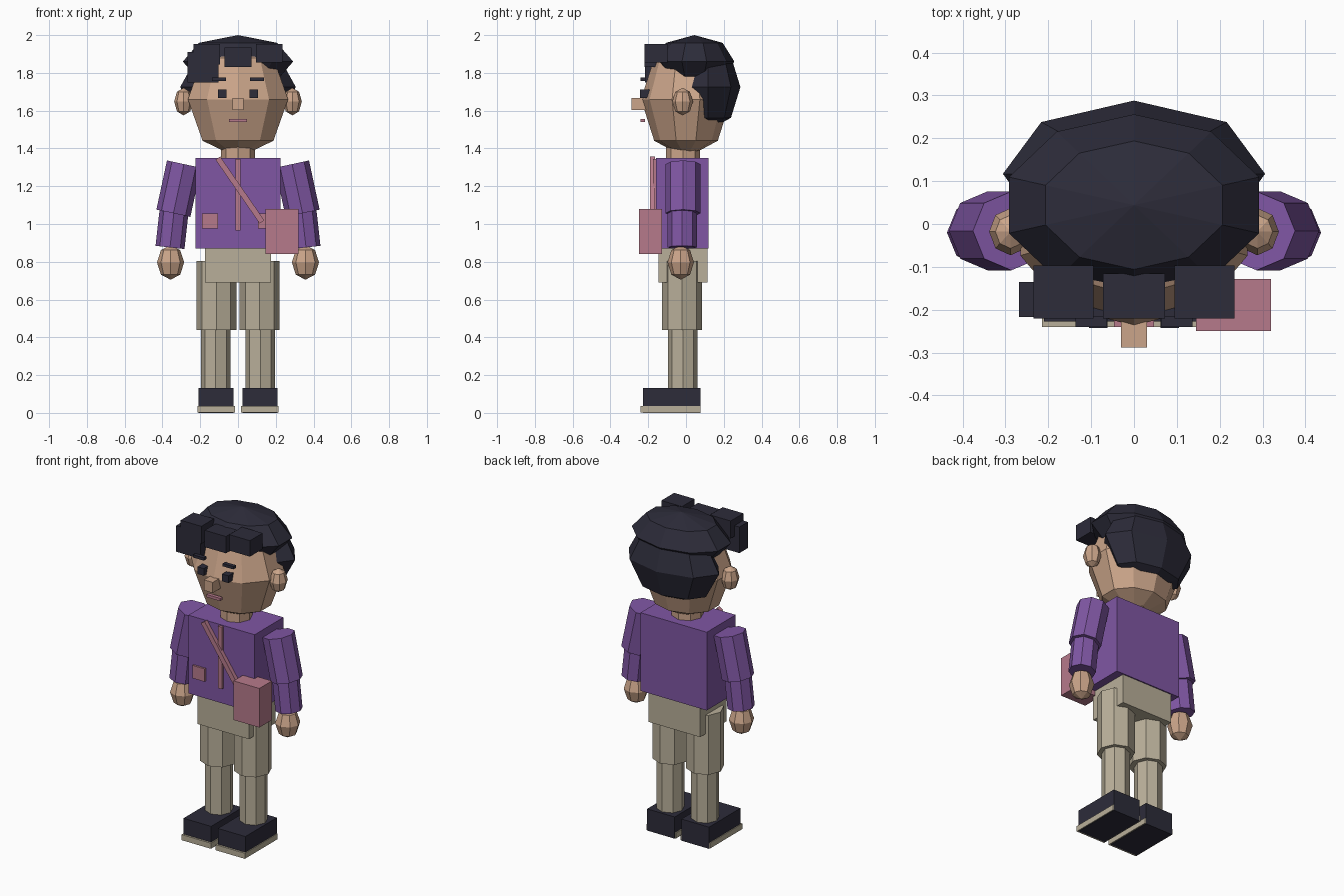
import bpy
import bmesh
import math
from mathutils import Matrix, Vector

if "Cube" in bpy.data.objects:
    bpy.data.objects.remove(bpy.data.objects["Cube"])


def material(name, rgb):
    m = bpy.data.materials.new(name)
    m.diffuse_color = (*rgb, 1.0)
    m.use_nodes = True
    m.node_tree.nodes["Principled BSDF"].inputs["Base Color"].default_value = m.diffuse_color
    return m


PURPLE = material("purple_cloth", (0.215, 0.094, 0.37))
SKIN = material("skin", (0.60, 0.377, 0.254))
BEIGE = material("beige_cloth", (0.485, 0.43, 0.32))
DARK = material("dark_hair", (0.026, 0.025, 0.042))
PINK = material("pink_leather", (0.47, 0.195, 0.26))


def finish(name, bm, mat):
    bmesh.ops.recalc_face_normals(bm, faces=bm.faces)
    me = bpy.data.meshes.new(name)
    bm.to_mesh(me)
    bm.free()
    me.materials.append(mat)
    ob = bpy.data.objects.new(name, me)
    bpy.context.collection.objects.link(ob)
    return ob


def box(name, x, y, z, mat, tilt=0.0):
    """Box from (low, high) ranges, optionally turned about the y axis."""
    bm = bmesh.new()
    bmesh.ops.create_cube(bm, size=1)
    size = Vector((x[1] - x[0], y[1] - y[0], z[1] - z[0]))
    mid = Vector((x[0] + x[1], y[0] + y[1], z[0] + z[1])) / 2
    bmesh.ops.transform(bm, verts=bm.verts, matrix=Matrix.Translation(mid)
                        @ Matrix.Rotation(tilt, 4, 'Y') @ Matrix.Diagonal((*size, 1)))
    return finish(name, bm, mat)


def ball(name, centre, radii, sides, mat):
    """Faceted ball of four bands, with a corner pointing to the front."""
    bm = bmesh.new()
    c, r = Vector(centre), Vector(radii)
    rings = []
    for lat in (-45, 0, 45):
        w, h = math.cos(math.radians(lat)), math.sin(math.radians(lat))
        ring = []
        for i in range(sides):
            a = -math.pi / 2 + 2 * math.pi * i / sides
            ring.append(bm.verts.new(c + Vector((r.x * w * math.cos(a),
                                                 r.y * w * math.sin(a), r.z * h))))
        rings.append(ring)
    low = bm.verts.new(c - Vector((0, 0, r.z)))
    top = bm.verts.new(c + Vector((0, 0, r.z)))
    for i in range(sides):
        j = (i + 1) % sides
        bm.faces.new((low, rings[0][j], rings[0][i]))
        bm.faces.new((top, rings[2][i], rings[2][j]))
        for a, b in zip(rings, rings[1:]):
            bm.faces.new((a[i], a[j], b[j], b[i]))
    return finish(name, bm, mat)


def tube(name, start, end, radius, mat, sides=8):
    """Capped prism between two points."""
    a, b = Vector(start), Vector(end)
    d = b - a
    bm = bmesh.new()
    bmesh.ops.create_cone(bm, cap_ends=True, segments=sides, radius1=radius,
                          radius2=radius, depth=d.length)
    turn = Matrix.Rotation(math.atan2(d.x, d.z), 4, 'Y')
    bmesh.ops.transform(bm, verts=bm.verts,
                        matrix=Matrix.Translation((a + b) / 2) @ turn)
    return finish(name, bm, mat)


def span(s, a, b):
    """Range mirrored to side s."""
    return tuple(sorted((s * a, s * b)))


# Body
box("torso", (-0.225, 0.225), (-0.16, 0.12), (0.87, 1.35), PURPLE)
box("hips", (-0.175, 0.175), (-0.145, 0.113), (0.69, 0.872), BEIGE)
tube("neck", (0, -0.015, 1.33), (0, -0.015, 1.45), 0.09, SKIN)

# Limbs, ears and paired face parts
for s, side in ((-1, "left"), (1, "right")):
    tube(side + "_upper_leg", (s * 0.115, -0.02, 0.44), (s * 0.115, -0.02, 0.805), 0.106, BEIGE)
    tube(side + "_lower_leg", (s * 0.118, -0.017, 0.10), (s * 0.118, -0.017, 0.46), 0.079, BEIGE)
    box(side + "_shoe", span(s, 0.023, 0.21), (-0.228, 0.077), (0, 0.133), DARK)
    box(side + "_sole", span(s, 0.016, 0.215), (-0.24, 0.076), (0.002, 0.036), BEIGE)
    tube(side + "_upper_arm", (s * 0.342, -0.016, 1.057), (s * 0.286, -0.016, 1.317), 0.092, PURPLE)
    tube(side + "_forearm", (s * 0.36, -0.02, 0.876), (s * 0.336, -0.02, 1.09), 0.077, PURPLE)
    ball(side + "_hand", (s * 0.357, -0.028, 0.797), (0.072, 0.07, 0.092), 8, SKIN)
    ball(side + "_ear", (s * 0.288, -0.018, 1.648), (0.05, 0.055, 0.073), 8, SKIN)
    box(side + "_eye", span(s, 0.062, 0.105), (-0.243, -0.19), (1.667, 1.711), DARK)
    box(side + "_eyebrow", span(s, 0.064, 0.137), (-0.24, -0.215), (1.758, 1.775), DARK)
    box(side + "_pocket", span(s, 0.107, 0.19), (-0.172, -0.155), (0.977, 1.056), PINK)

# Head and face
ball("head", (0, 0, 1.66), (0.279, 0.238, 0.31), 10, SKIN)
box("nose", (-0.03, 0.03), (-0.288, -0.2), (1.603, 1.668), SKIN)
box("mouth", (-0.047, 0.047), (-0.24, -0.218), (1.539, 1.556), PINK)

# Hair
ball("hair_cap", (0, 0.044, 1.86), (0.307, 0.212, 0.14), 10, DARK)
ball("back_hair", (0, 0.117, 1.725), (0.306, 0.171, 0.23), 8, DARK)
box("fringe_left", (-0.235, -0.095), (-0.22, -0.097), (1.845, 1.953), DARK)
box("fringe_middle", (-0.072, 0.072), (-0.22, -0.115), (1.832, 1.935), DARK)
box("fringe_right", (0.095, 0.235), (-0.22, -0.097), (1.855, 1.953), DARK)
box("fringe_lock", (-0.268, -0.103), (-0.217, -0.135), (1.75, 1.91), DARK)

# Jacket closure, shoulder strap and bag
box("jacket_closure", (-0.013, 0.013), (-0.176, -0.155), (0.965, 1.345), PINK)
box("bag_strap", (-0.005, 0.025), (-0.19, -0.165), (0.975, 1.385), PINK, tilt=-math.atan2(0.235, 0.34))
box("bag", (0.145, 0.32), (-0.25, -0.128), (0.84, 1.08), PINK)
